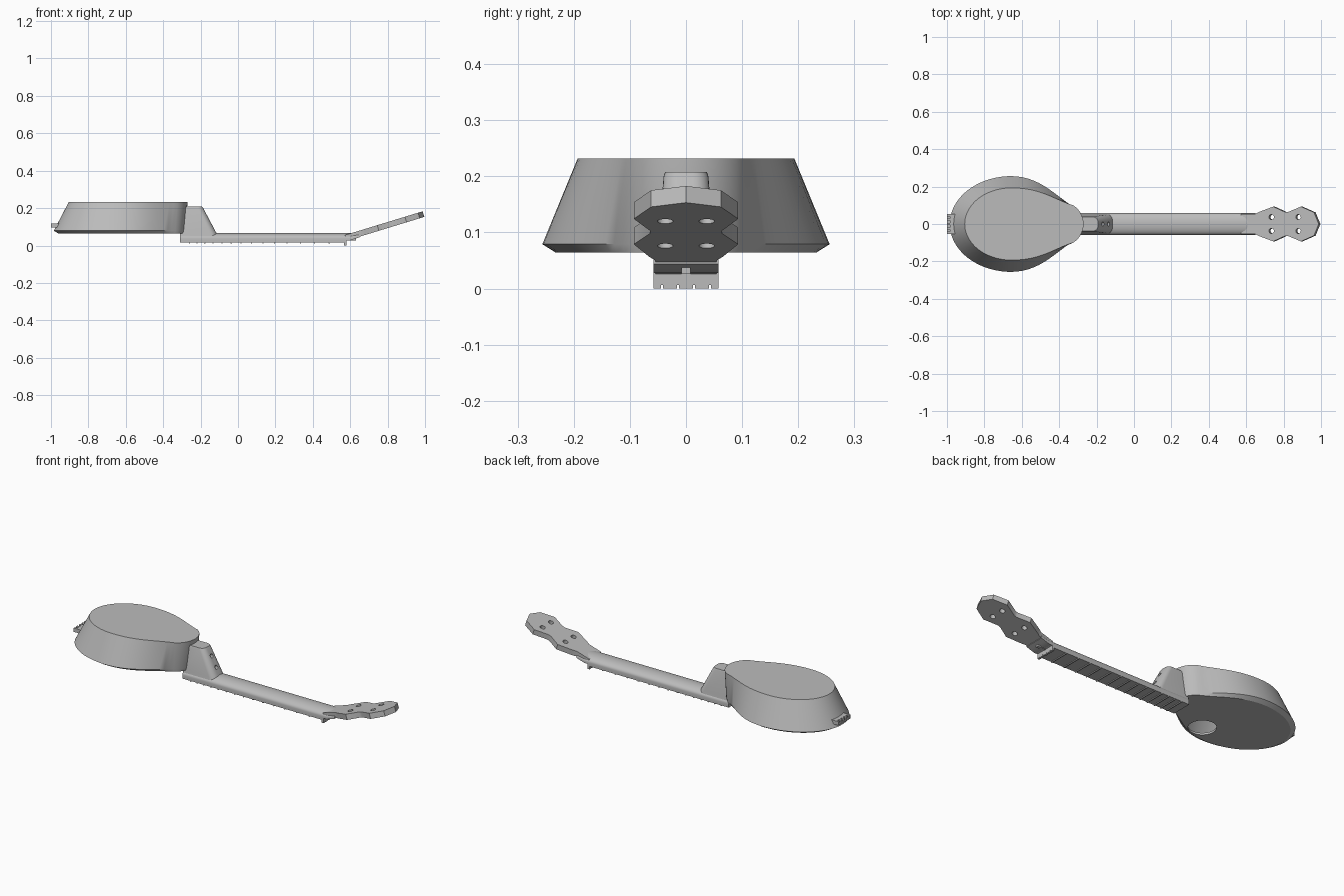
import bpy, bmesh, math
from mathutils import Vector, Matrix
from mathutils.geometry import interpolate_bezier

if "Cube" in bpy.data.objects:
    bpy.data.objects.remove(bpy.data.objects["Cube"])

grey = bpy.data.materials.new("plain grey")
grey.use_nodes = True
colour = (0.5, 0.5, 0.5, 1)
grey.diffuse_color = colour
grey.node_tree.nodes["Principled BSDF"].inputs["Base Color"].default_value = colour
parts = []


def finish(name, bm):
    bmesh.ops.recalc_face_normals(bm, faces=bm.faces[:])
    mesh = bpy.data.meshes.new(name)
    bm.to_mesh(mesh)
    bm.free()
    mesh.materials.append(grey)
    ob = bpy.data.objects.new(name, mesh)
    bpy.context.collection.objects.link(ob)
    parts.append(ob)
    return ob


def loft(name, rings):
    """Skin a list of closed rings and cap both ends."""
    bm = bmesh.new()
    loops = [[bm.verts.new(p) for p in ring] for ring in rings]
    n = len(loops[0])
    for a, b in zip(loops, loops[1:]):
        for i in range(n):
            j = (i + 1) % n
            bm.faces.new((a[i], a[j], b[j], b[i]))
    bm.faces.new(loops[0])
    bm.faces.new(loops[-1])
    return finish(name, bm)


def box(name, x0, x1, y0, y1, z0, z1):
    return loft(name, [[(x0, y0, z), (x1, y0, z), (x1, y1, z), (x0, y1, z)]
                       for z in (z0, z1)])


def apply_modifier(ob, mod):
    bpy.context.view_layer.objects.active = ob
    bpy.ops.object.modifier_apply(modifier=mod.name)


def drill(ob, centre, axis, radius, depth):
    """Cut a round hole centred on a point along an axis."""
    bm = bmesh.new()
    turn = Vector((0, 0, 1)).rotation_difference(Vector(axis)).to_matrix().to_4x4()
    bmesh.ops.create_cone(bm, cap_ends=True, segments=24, radius1=radius,
                          radius2=radius, depth=depth,
                          matrix=Matrix.Translation(centre) @ turn)
    cutter = finish("hole_cutter", bm)
    cutter.hide_render = True
    mod = ob.modifiers.new("hole", 'BOOLEAN')
    mod.operation = 'DIFFERENCE'
    mod.solver = 'EXACT'
    mod.object = cutter
    apply_modifier(ob, mod)
    parts.remove(cutter)
    bpy.data.objects.remove(cutter)


def mirrored(half):
    """Close a half outline running from +x round +y, by mirroring across y."""
    return half + [(x, -y) for x, y in reversed(half) if abs(y) > 1e-5]


# Teardrop body: half ellipse at the tail, tapering to a rounded neck end
def body_ring(z, width, length, bulge, shift):
    mid = -0.655
    end = interpolate_bezier(Vector((-0.275, 0)), Vector((-0.275, 0.04)),
                             Vector((-0.295, 0.078)), Vector((-0.33, 0.1)), 8)
    side = interpolate_bezier(Vector((-0.33, 0.1)), Vector((-0.42, bulge)),
                              Vector((-0.5, width)), Vector((mid, width)), 14)
    half = [(p.x + shift, p.y) for p in end + side[1:-1]]
    for i in range(25):
        a = math.pi / 2 * (1 + i / 24)
        half.append((mid + length * math.cos(a), width * math.sin(a)))
    half[-1] = (half[-1][0], 0)
    return [(x, y, z) for x, y in mirrored(half)]


body = loft("body", [body_ring(0.064, 0.232, 0.305, 0.14, -0.01),
                     body_ring(0.079, 0.256, 0.33, 0.155, -0.005),
                     body_ring(0.232, 0.193, 0.25, 0.125, 0.005)])
shell = body.modifiers.new("shell", 'SOLIDIFY')
shell.thickness = 0.012
shell.offset = -1
apply_modifier(body, shell)
drill(body, (-0.56, -0.138, 0.064), (0, 0, 1), 0.072, 0.06)

# Slotted string anchor at the tail
box("tail_anchor", -0.985, -0.94, -0.053, 0.053, 0.097, 0.119)
for i in range(5):
    y = (i - 2) * 0.0235
    box("anchor_tooth", -1.0, -0.98, y - 0.006, y + 0.006, 0.097, 0.119)
box("anchor_lip", -1.0, -0.98, -0.053, 0.053, 0.097, 0.106)


# Half-round neck, thinning where it meets the headstock
def neck_ring(x, z0, z1, width=0.058):
    ring = [(x, width, z0)]
    for i in range(17):
        a = math.pi * i / 16
        ring.append((x, width * math.cos(a), z0 + 0.01 + (z1 - z0 - 0.01) * math.sin(a)))
    return ring + [(x, -width, z0)]


loft("neck", [neck_ring(-0.31, 0.028, 0.068), neck_ring(0.6, 0.028, 0.068),
              neck_ring(0.625, 0.036, 0.067), neck_ring(0.65, 0.044, 0.064)])


# Heel: rounded block, sloping down to the neck
def heel_ring(z, x0, x1, width):
    r = width * 0.7
    half = [(x1, 0)]
    for i in range(7):
        a = math.pi / 2 * i / 6
        half.append((x1 - r + r * math.cos(a), width - r + r * math.sin(a)))
    return [(x, y, z) for x, y in mirrored(half + [(x0, width)])]


heel = loft("heel", [heel_ring(0.03, -0.31, -0.1, 0.056),
                     heel_ring(0.066, -0.31, -0.115, 0.05),
                     heel_ring(0.2, -0.3, -0.186, 0.04),
                     heel_ring(0.208, -0.295, -0.192, 0.037)])
for x, z in ((-0.166, 0.163), (-0.136, 0.106)):
    drill(heel, (x, 0, z), (0.88, 0, 0.47), 0.011, 0.05)

# Fingerboard with frets at equal-tempered spacing
box("fingerboard", -0.31, 0.58, -0.058, 0.058, 0.017, 0.03)
for n in range(1, 15):
    x = 0.572 - 1.5 * (1 - 2 ** (-n / 12))
    box("fret", x - 0.003, x + 0.003, -0.057, 0.057, 0.012, 0.018)

# Nut with four string notches along its lower edge
box("nut", 0.568, 0.58, -0.058, 0.058, 0.006, 0.03)
edges = [-0.058, -0.043, -0.0143, 0.0143, 0.043, 0.058]
for a, b in zip(edges, edges[1:]):
    box("nut_tooth", 0.568, 0.58, a + 0.002 * (a > -0.05), b - 0.002 * (b < 0.05), 0, 0.007)

# Tilted headstock: two joined octagonal lobes
tilt = math.radians(17)
along = Vector((math.cos(tilt), 0, math.sin(tilt)))
up = Vector((-math.sin(tilt), 0, math.cos(tilt)))
root = Vector((0.61, 0, 0.035))
outline = [(0.404, 0), (0.378, 0.062), (0.305, 0.093), (0.232, 0.064), (0.216, 0.064),
           (0.15, 0.093), (0.075, 0.066), (0.05, 0.054), (-0.03, 0.054)]


def head_ring(t):
    return [root + along * u + up * t + Vector((0, y, 0)) for u, y in mirrored(outline)]


head = loft("headstock", [head_ring(0), head_ring(0.031)])
for u in (0.14, 0.29):
    for y in (-0.037, 0.037):
        drill(head, root + along * u + up * 0.015 + Vector((0, y, 0)), up, 0.014, 0.1)

# Small rod end under the headstock
box("rod_end", 0.575, 0.63, -0.008, 0.008, 0.026, 0.052)

# Smooth the curves and keep the creases
bpy.ops.object.select_all(action='DESELECT')
for ob in parts:
    ob.select_set(True)
bpy.context.view_layer.objects.active = body
bpy.ops.object.shade_smooth_by_angle(angle=math.radians(30))
